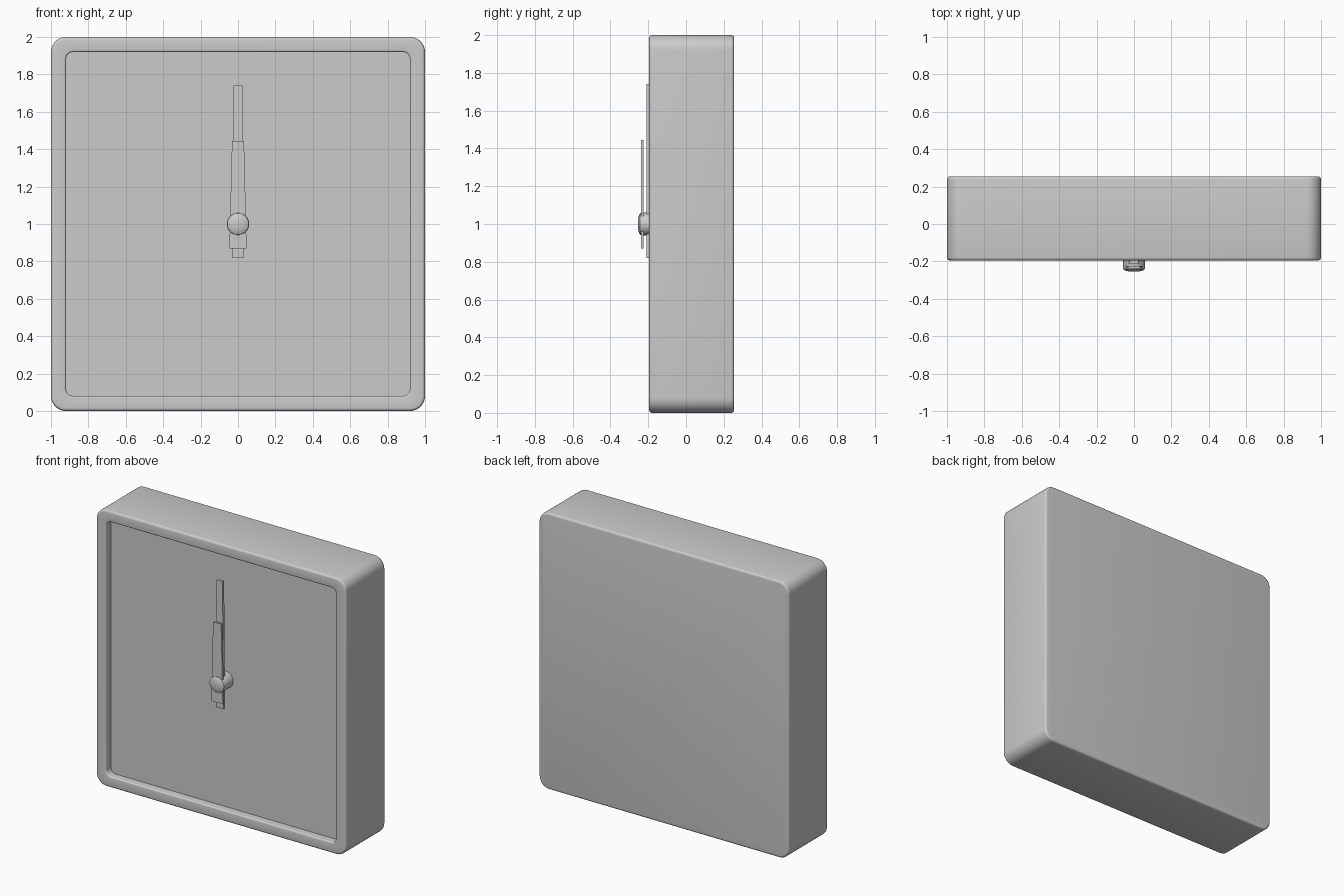
import bpy, bmesh, math

if "Cube" in bpy.data.objects:
    bpy.data.objects.remove(bpy.data.objects["Cube"])

grey = bpy.data.materials.new("light_grey")
grey.diffuse_color = (0.6, 0.6, 0.6, 1)
grey.use_nodes = True
grey.node_tree.nodes["Principled BSDF"].inputs["Base Color"].default_value = grey.diffuse_color
CZ = 1.0  # height of the clock centre


def finish(name, bm, smooth=True):
    bmesh.ops.recalc_face_normals(bm, faces=bm.faces[:])
    mesh = bpy.data.meshes.new(name)
    bm.to_mesh(mesh)
    bm.free()
    obj = bpy.data.objects.new(name, mesh)
    bpy.context.collection.objects.link(obj)
    mesh.materials.append(grey)
    if smooth:
        bpy.ops.object.select_all(action='DESELECT')
        obj.select_set(True)
        bpy.context.view_layer.objects.active = obj
        bpy.ops.object.shade_smooth_by_angle(angle=math.radians(35))
    return obj


def loft(name, rings):
    """Skin a list of closed rings of points and cap both ends."""
    bm = bmesh.new()
    loops = [[bm.verts.new(p) for p in ring] for ring in rings]
    n = len(loops[0])
    for a, b in zip(loops, loops[1:]):
        for i in range(n):
            j = (i + 1) % n
            bm.faces.new((a[i], a[j], b[j], b[i]))
    bm.faces.new(loops[0])
    bm.faces.new(loops[-1])
    return finish(name, bm)


def rounded_square(half, radius, y, seg=8):
    pts = []
    for q, (sx, sz) in enumerate(((1, 1), (-1, 1), (-1, -1), (1, -1))):
        for i in range(seg + 1):
            a = math.pi / 2 * (q + i / seg)
            pts.append((sx * (half - radius) + radius * math.cos(a), y,
                        CZ + sz * (half - radius) + radius * math.sin(a)))
    return pts


def bevel(half, radius, y, size, start, end, steps=4):
    """Rings along an arc: centre inset at (half, y), angles in degrees."""
    out = []
    for i in range(steps + 1):
        a = math.radians(start + (end - start) * i / steps)
        d = size * math.cos(a)
        out.append(rounded_square(half + d, radius + d, y + size * math.sin(a)))
    return out


# case: back edge, outer wall, front rim, recess wall, dial floor
B = 0.016
rings = bevel(1 - B, 0.08 - B, 0.255 - B, B, 90, 0)
rings += bevel(1 - B, 0.08 - B, -0.195 + B, B, 0, -90)
rings += bevel(0.93, 0.05, -0.185, 0.01, -90, -180)
rings.append(rounded_square(0.92, 0.04, -0.14))
loft("clock_case", rings)


# hands: tapered flat bars
def hand(name, z0, w0, z1, w1, y0, y1):
    loft(name, [[(-w0, y, z0), (w0, y, z0), (w1, y, z1), (-w1, y, z1)]
                for y in (y0, y1)])


hand("minute_hand", 0.82, 0.031, 1.74, 0.023, -0.21, -0.192)
hand("hour_hand", 0.87, 0.046, 1.445, 0.032, -0.239, -0.224)

# hub: domed spindle standing on the dial
profile = [(0.06, -0.14), (0.06, -0.235), (0.057, -0.243), (0.047, -0.249),
           (0.03, -0.253), (0.012, -0.255)]
loft("hub", [[(r * math.cos(math.tau * i / 32), y, CZ + r * math.sin(math.tau * i / 32))
              for i in range(32)] for r, y in profile])
